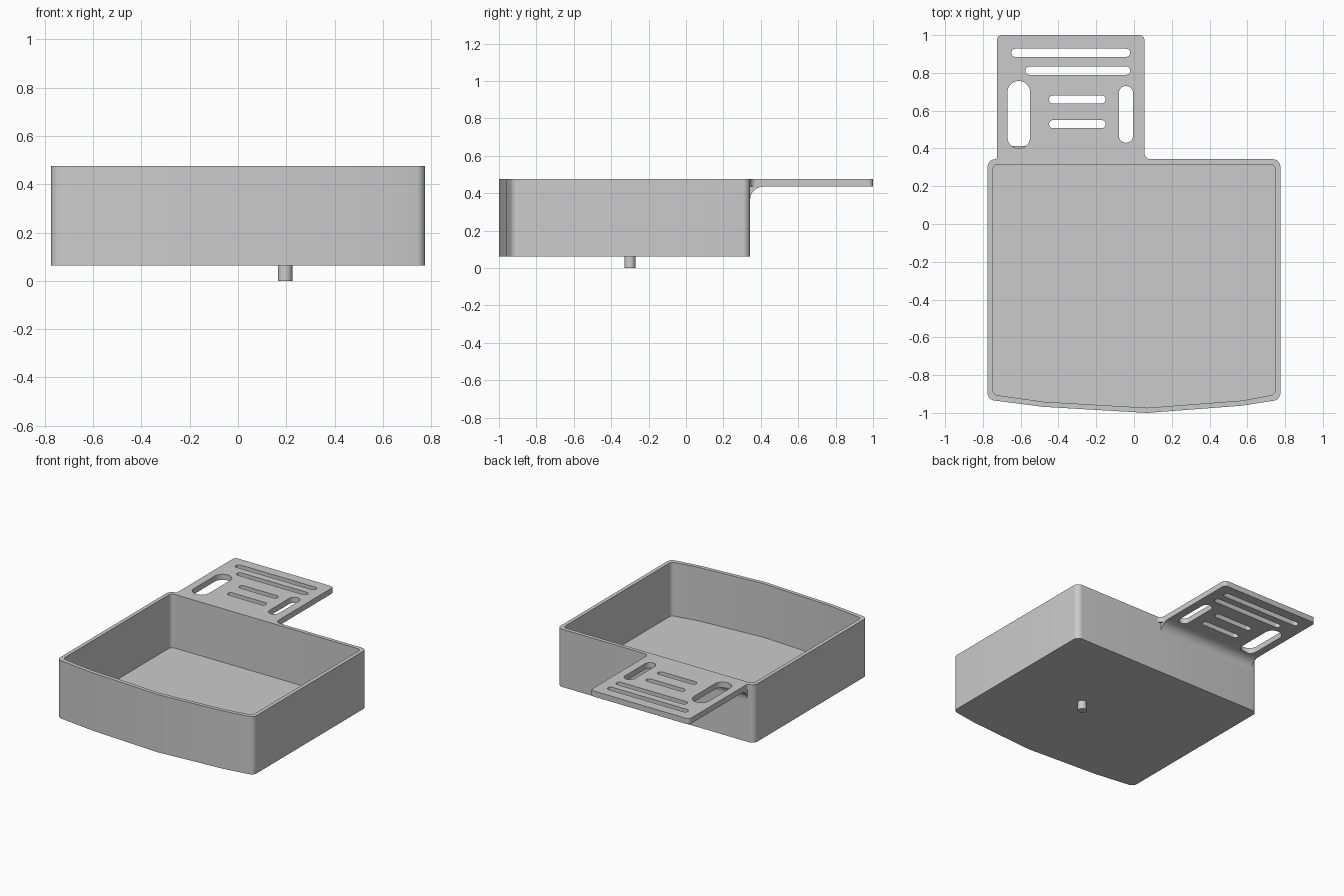
import bpy, bmesh, math
from mathutils import Vector

cube = bpy.data.objects.get("Cube")
if cube:
    bpy.data.objects.remove(cube)

grey = bpy.data.materials.new("plain grey")
grey.use_nodes = True
GREY = (0.6, 0.6, 0.6, 1)
grey.diffuse_color = GREY
grey.node_tree.nodes["Principled BSDF"].inputs["Base Color"].default_value = GREY

TOP, BASE, BACK = 0.475, 0.063, 0.343


def rounded(points, steps=8):
    """Outline through (x, y, radius) corners, each turned into an arc."""
    out = []
    for i, (x, y, r) in enumerate(points):
        p = Vector((x, y, 0))
        if r == 0:
            out.append(p)
            continue
        nxt = points[(i + 1) % len(points)]
        u = (Vector((*points[i - 1][:2], 0)) - p).normalized()
        v = (Vector((*nxt[:2], 0)) - p).normalized()
        half = u.angle(v) / 2
        centre = p + (u + v).normalized() * r / math.sin(half)
        t = r / math.tan(half)
        start = (p + u * t - centre).normalized()
        end = (p + v * t - centre).normalized()
        out += [centre + start.slerp(end, k / steps) * r for k in range(steps + 1)]
    return out


def finish(bm, name):
    bmesh.ops.remove_doubles(bm, verts=bm.verts, dist=1e-5)
    bmesh.ops.recalc_face_normals(bm, faces=bm.faces)
    mesh = bpy.data.meshes.new(name)
    bm.to_mesh(mesh)
    bm.free()
    mesh.materials.append(grey)
    obj = bpy.data.objects.new(name, mesh)
    bpy.context.collection.objects.link(obj)
    return obj


# Open tray: rings run up the outside, over the rim and down to the floor
def tray_outline(w):
    r = 0.04 - w * 0.4
    side = 0.775 - w
    return rounded([(side, BACK - w, r), (-side, BACK - w, r),
                    (-side, -0.93 + w, r), (-0.48, -0.968 + w, 0),
                    (0.07, -1 + w, 0), (0.57, -0.962 + w, 0),
                    (side, -0.93 + w, r)])


bm = bmesh.new()
rings = []
for inset, z in ((0, BASE), (0, TOP), (0.027, TOP), (0.027, BASE + 0.03)):
    rings.append([bm.verts.new((p.x, p.y, z)) for p in tray_outline(inset)])
for low, high in zip(rings, rings[1:]):
    for i in range(len(low)):
        bm.faces.new((low[i - 1], low[i], high[i], high[i - 1]))
bm.faces.new(rings[0])
bm.faces.new(rings[-1])
tray = finish(bm, "tray")


# Slotted rear shelf: a flat outline with holes, given thickness
def slot(x0, x1, y0, y1):
    r = min(x1 - x0, y1 - y0) * 0.499
    return rounded([(x0, y0, r), (x1, y0, r), (x1, y1, r), (x0, y1, r)])


LEFT, RIGHT, THICK = -0.725, 0.055, 0.04
wall = BACK - 0.001
outlines = [
    rounded([(LEFT - 0.011, wall, 0), (RIGHT + 0.04, wall, 0),
             (RIGHT + 0.04, BACK, 0), (RIGHT, BACK, 0.035),
             (RIGHT, 1, 0.025), (LEFT, 1, 0.025),
             (LEFT, BACK, 0.01), (LEFT - 0.011, BACK, 0)]),
    slot(-0.65, -0.02, 0.885, 0.928),
    slot(-0.575, -0.02, 0.79, 0.833),
    slot(-0.45, -0.15, 0.638, 0.68),
    slot(-0.45, -0.15, 0.507, 0.55),
    slot(-0.67, -0.55, 0.4, 0.757),
    slot(-0.08, -0.005, 0.43, 0.73),
]
curve = bpy.data.curves.new("shelf_outline", "CURVE")
curve.dimensions = "2D"
curve.fill_mode = "BOTH"
curve.extrude = THICK / 2
for outline in outlines:
    spline = curve.splines.new("POLY")
    spline.points.add(len(outline) - 1)
    for point, p in zip(spline.points, outline):
        point.co = (p.x, p.y, 0, 1)
    spline.use_cyclic_u = True
helper = bpy.data.objects.new("shelf_outline", curve)
bpy.context.collection.objects.link(helper)
bpy.context.view_layer.update()
flat = helper.evaluated_get(bpy.context.evaluated_depsgraph_get())
bm = bmesh.new()
bm.from_mesh(flat.to_mesh())
bmesh.ops.translate(bm, verts=bm.verts, vec=(0, 0, TOP - THICK / 2))
flat.to_mesh_clear()
bpy.data.objects.remove(helper)
shelf = finish(bm, "slotted_shelf")

# Curved fillet between the shelf underside and the tray back
bm = bmesh.new()
R = 0.07
under = TOP - THICK
profile = [(BACK, under)]
for k in range(11):
    a = math.pi - k / 10 * math.pi / 2
    profile.append((BACK + R + R * math.cos(a), under - R + R * math.sin(a)))
face = bm.faces.new([bm.verts.new((LEFT, y, z)) for y, z in profile])
grown = bmesh.ops.extrude_face_region(bm, geom=[face], use_keep_orig=True)
bmesh.ops.translate(bm, vec=(RIGHT - LEFT, 0, 0),
                    verts=[v for v in grown["geom"] if isinstance(v, bmesh.types.BMVert)])
fillet = finish(bm, "shelf_fillet")

# Small round peg under the tray
bm = bmesh.new()
bmesh.ops.create_cone(bm, cap_ends=True, segments=32, radius1=0.03, radius2=0.03,
                      depth=BASE + 0.005)
bmesh.ops.translate(bm, verts=bm.verts, vec=(0.195, -0.3, (BASE + 0.005) / 2))
peg = finish(bm, "bottom_peg")

# Smooth the rounded corners, keep the edges crisp
bpy.ops.object.select_all(action="DESELECT")
for obj in (tray, shelf, fillet, peg):
    obj.select_set(True)
bpy.context.view_layer.objects.active = tray
bpy.ops.object.shade_smooth_by_angle(angle=math.radians(30))
